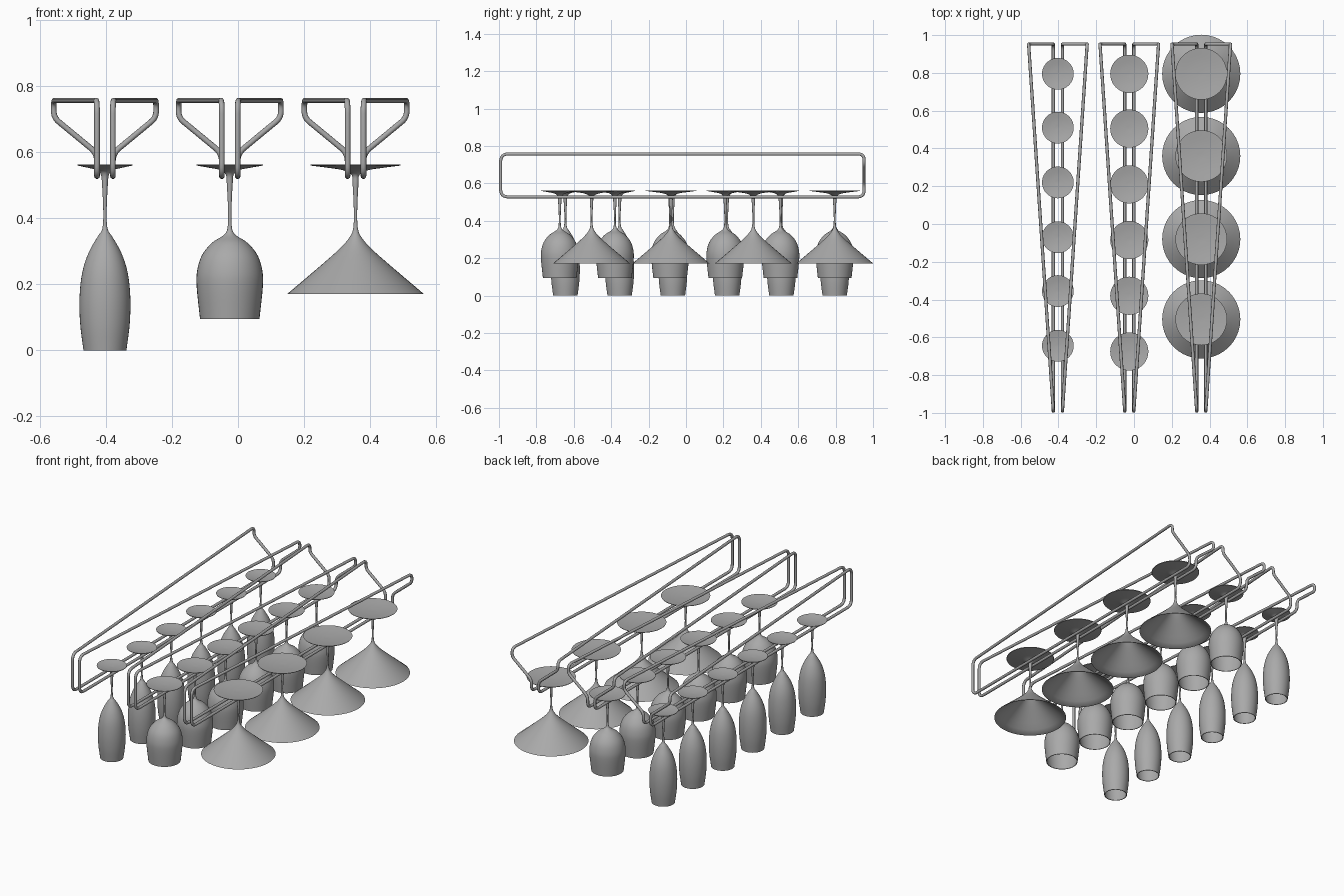
import bpy
import bmesh
import math
from mathutils import Vector

cube = bpy.data.objects.get("Cube")
if cube:
    bpy.data.objects.remove(cube, do_unlink=True)


def make_material(name, rgb):
    mat = bpy.data.materials.new(name)
    mat.use_nodes = True
    colour = (*rgb, 1.0)
    mat.diffuse_color = colour
    mat.node_tree.nodes["Principled BSDF"].inputs["Base Color"].default_value = colour
    return mat


grey = make_material("soft grey", (0.4, 0.4, 0.4))


def smooth_line(points, steps=4):
    """Catmull-Rom curve through (radius, height) points."""
    pts = [Vector(p) for p in points]
    pts = [2 * pts[0] - pts[1]] + pts + [2 * pts[-1] - pts[-2]]
    out = []
    for a, b, c, d in zip(pts, pts[1:], pts[2:], pts[3:]):
        for i in range(steps):
            t = i / steps
            out.append(0.5 * (2 * b + (c - a) * t + (2 * a - 5 * b + 4 * c - d) * t**2
                              + (3 * b - a - 3 * c + d) * t**3))
    return out + [pts[-2]]


def lathe(name, profile, segments=40):
    """Revolve a profile that starts and ends on the axis."""
    bm = bmesh.new()
    verts = [bm.verts.new((p[0], 0, p[1])) for p in profile]
    edges = [bm.edges.new(pair) for pair in zip(verts, verts[1:])]
    bmesh.ops.spin(bm, geom=verts + edges, axis=(0, 0, 1), cent=(0, 0, 0),
                   angle=math.tau, steps=segments, use_duplicate=False)
    bmesh.ops.remove_doubles(bm, verts=bm.verts, dist=0.0002)
    bmesh.ops.recalc_face_normals(bm, faces=bm.faces)
    mesh = bpy.data.meshes.new(name)
    bm.to_mesh(mesh)
    bm.free()
    mesh.materials.append(grey)
    return mesh


def glass_mesh(name, foot, bowl, wall=0.004):
    """Upside-down glass: foot on top, stem, then an open hollow bowl."""
    top = [(0, 0.553), (foot * 0.5, 0.556), (foot, 0.563)]
    under = [(foot * 0.99, 0.56), (foot * 0.6, 0.553), (foot * 0.28, 0.546),
             (0.012, 0.532), (0.009, 0.505), (0.006, 0.45), (0.005, 0.4)]
    outer = smooth_line(under + bowl)
    rim_z = bowl[-1][1]
    inner = [(p[0] - wall, max(rim_z, p[1] - wall)) for p in reversed(outer)
             if p[1] < 0.36 and p[0] > 0.012]
    return lathe(name, smooth_line(top) + outer + inner + [(0, inner[-1][1])])


def add_object(name, mesh, location):
    obj = bpy.data.objects.new(name, mesh)
    bpy.context.collection.objects.link(obj)
    obj.location = location
    bpy.ops.object.select_all(action="DESELECT")
    obj.select_set(True)
    bpy.context.view_layer.objects.active = obj
    bpy.ops.object.shade_smooth_by_angle(angle=math.radians(40))


# Three rows of hanging glasses: centre x, foot radius, bowl outline, y places
rows = {
    "flute_glass": (-0.403, 0.084,
                    [(0.009, 0.365), (0.022, 0.345), (0.05, 0.295), (0.069, 0.235),
                     (0.077, 0.16), (0.075, 0.08), (0.065, 0)],
                    [0.795, 0.51, 0.22, -0.07, -0.355, -0.645]),
    "wine_glass": (-0.025, 0.101,
                   [(0.008, 0.365), (0.02, 0.348), (0.055, 0.325), (0.085, 0.287),
                    (0.099, 0.24), (0.1, 0.19), (0.09, 0.095)],
                   [0.795, 0.505, 0.21, -0.085, -0.38, -0.675]),
    "cone_glass": (0.356, 0.137,
                   [(0.008, 0.365), (0.018, 0.343), (0.045, 0.311), (0.1, 0.262),
                    (0.207, 0.171)],
                   [0.795, 0.36, -0.08, -0.505]),
}
for name, (x, foot, bowl, places) in rows.items():
    mesh = glass_mesh(name, foot, bowl)
    for i, y in enumerate(places):
        add_object(f"{name}_{i + 1}", mesh, (x, y, 0))


def rounded_loop(corners, steps=6):
    """Closed path with each corner cut back by its own distance."""
    out = []
    for i, (point, cut) in enumerate(corners):
        p = Vector(point)
        a = p + (Vector(corners[i - 1][0]) - p).normalized() * cut
        b = p + (Vector(corners[(i + 1) % len(corners)][0]) - p).normalized() * cut
        for k in range(steps + 1):
            t = k / steps
            out.append(a * (1 - t)**2 + p * 2 * t * (1 - t) + b * t**2)
    return out


# Bent wire loop: straight lower rail, splayed upper rail, kinked back end
FRONT, BACK, LOW, HIGH, NEAR, FAR = -0.991, 0.952, 0.528, 0.757, 0.024, 0.155
wire = [((NEAR, FRONT, LOW), 0.04), ((NEAR, FRONT, HIGH), 0.04),
        ((FAR, BACK, HIGH), 0.03), ((FAR, BACK, 0.705), 0.02),
        ((NEAR, BACK, 0.597), 0.025), ((NEAR, BACK, LOW), 0.035)]


def wire_loop(name, x, side):
    curve = bpy.data.curves.new(name, "CURVE")
    curve.dimensions = "3D"
    curve.bevel_depth = 0.0085
    curve.bevel_resolution = 3
    path = rounded_loop([((side * p[0], p[1], p[2]), cut) for p, cut in wire])
    spline = curve.splines.new("POLY")
    spline.points.add(len(path) - 1)
    for point, co in zip(spline.points, path):
        point.co = (*co, 1)
    spline.use_cyclic_u = True
    source = bpy.data.objects.new(name, curve)
    bpy.context.collection.objects.link(source)
    depsgraph = bpy.context.evaluated_depsgraph_get()
    mesh = bpy.data.meshes.new_from_object(source.evaluated_get(depsgraph))
    bpy.data.objects.remove(source, do_unlink=True)
    mesh.materials.clear()
    mesh.materials.append(grey)
    add_object(name, mesh, (x, 0, 0))


for name, (x, *_) in rows.items():
    for label, side in (("left", 1), ("right", -1)):
        wire_loop(f"{name}_rail_{label}", x, side)
